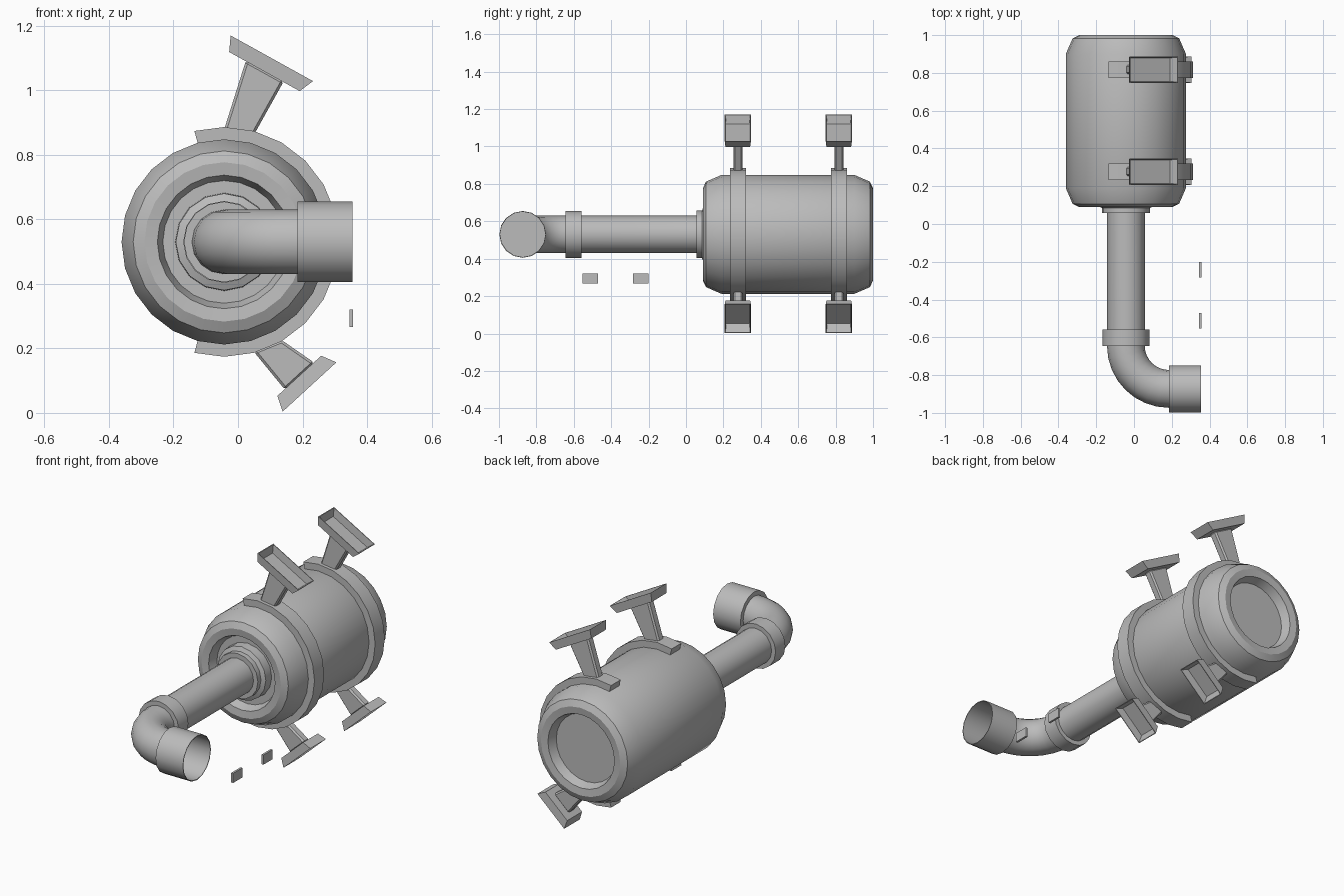
import bpy, bmesh, math
from mathutils import Vector

cube = bpy.data.objects.get("Cube")
if cube:
    bpy.data.objects.remove(cube, do_unlink=True)

grey = bpy.data.materials.new("plain_grey")
grey.use_nodes = True
GREY = (0.5, 0.5, 0.5, 1)
grey.diffuse_color = GREY
grey.node_tree.nodes["Principled BSDF"].inputs["Base Color"].default_value = GREY

CX, CZ = -0.043, 0.53          # common axis of tank and pipe
BACK, RIGHT = Vector((0, 1, 0)), Vector((1, 0, 0))


def loft(name, rings, smooth=True):
    """Skin a list of equal-length rings and cap both ends."""
    bm = bmesh.new()
    loops = [[bm.verts.new(p) for p in ring] for ring in rings]
    n = len(rings[0])
    for a, b in zip(loops, loops[1:]):
        for i in range(n):
            j = (i + 1) % n
            bm.faces.new((a[i], a[j], b[j], b[i]))
    bm.faces.new(loops[0])
    bm.faces.new(loops[-1])
    bmesh.ops.recalc_face_normals(bm, faces=bm.faces)
    mesh = bpy.data.meshes.new(name)
    bm.to_mesh(mesh)
    bm.free()
    mesh.materials.append(grey)
    ob = bpy.data.objects.new(name, mesh)
    bpy.context.collection.objects.link(ob)
    if smooth:
        bpy.ops.object.select_all(action="DESELECT")
        ob.select_set(True)
        bpy.context.view_layer.objects.active = ob
        bpy.ops.object.shade_smooth_by_angle(angle=math.radians(30))
    return ob


def circle(centre, axis, radius, sides):
    side, up = axis.cross(Vector((0, 0, 1))), Vector((0, 0, 1))
    steps = [math.tau * i / sides for i in range(sides)]
    return [centre + radius * (math.cos(t) * side + math.sin(t) * up) for t in steps]


def lathe(name, origin, axis, profile, sides=16):
    return loft(name, [circle(origin + axis * d, axis, r, sides) for r, d in profile])


def rect(centre, along, half_along, half_y):
    return [centre + along * (half_along * s) + BACK * (half_y * t)
            for s, t in ((-1, -1), (1, -1), (1, 1), (-1, 1))]


axis_start = Vector((CX, 0, CZ))

# Tank with rounded shoulders and a dished recess in each end
shoulder = [(0.19, 0.055), (0.207, 0.005), (0.247, 0), (0.282, 0.017), (0.318, 0.1)]
front_half = [(r, 0.09 + d) for r, d in shoulder]
back_half = [(r, 1.0 - d) for r, d in reversed(shoulder)]
lathe("tank", axis_start, BACK, front_half + back_half, 24)

# Pipe, flange and collar
lathe("pipe_flange", axis_start, BACK, [(0.152, 0.15), (0.15, 0.095), (0.127, 0.085), (0.127, 0.057)])
lathe("pipe_collar", axis_start, BACK, [(0.125, -0.645), (0.125, -0.558)])

# Straight pipe running into a quarter-turn elbow
BEND = 0.228
pivot = Vector((CX + BEND, -0.645, CZ))
path = [circle(axis_start + BACK * 0.1, -BACK, 0.1, 16)]
for i in range(9):
    t = math.pi / 2 * i / 8
    out = Vector((-math.cos(t), -math.sin(t), 0))
    heading = Vector((math.sin(t), -math.cos(t), 0))
    path.append(circle(pivot + out * BEND, heading, 0.1, 16))
loft("pipe_and_elbow", path)

# Open outlet sleeve
lathe("outlet_sleeve", Vector((0.185, -0.873, CZ)), RIGHT,
      [(0.125, 0), (0.125, 0.17), (0.121, 0.17), (0.121, 0.006)])


def strap(name, y):
    rings = []
    for step in range(-7, 8):
        t = math.radians(15 * step)
        d = Vector((math.cos(t), 0, math.sin(t)))
        rings.append([axis_start + d * r + BACK * (y + w)
                      for r, w in ((0.31, -0.043), (0.356, -0.043), (0.356, 0.043), (0.31, 0.043))])
    loft(name, rings)


def bracket(name, y, root, root_dir, foot, normal_deg, root_half, leg_half, foot_half):
    """Tapered leg from the strap to a flared, open tray."""
    t = math.radians(normal_deg)
    normal = Vector((math.cos(t), 0, math.sin(t)))
    along = Vector((-normal.z, 0, normal.x))
    base = Vector((root[0], y, root[1]))
    seat = Vector((foot[0], y, foot[1]))
    r = math.radians(root_dir)
    root_along = Vector((-math.sin(r), 0, math.cos(r)))
    leg = loft(name + "_leg", [rect(base, root_along, root_half, 0.024),
                               rect(seat + normal * 0.003, along, leg_half, 0.024)], False)
    bevel = leg.modifiers.new("edge_bevel", "BEVEL")
    bevel.width, bevel.segments = 0.008, 1
    rim, wall = seat + normal * 0.047, 0.004
    inner = foot_half - 0.021
    loft(name + "_tray", [rect(seat, along, inner, 0.066),
                          rect(rim, along, foot_half, 0.07),
                          rect(rim, along, foot_half - wall, 0.07 - wall),
                          rect(seat + normal * wall, along, inner - wall, 0.066 - wall)], False)


# Straps and mounting brackets, front and back
for where, y in (("front", 0.277), ("back", 0.817)):
    strap(where + "_strap", y)
    bracket(where + "_upper_bracket", y, (0.002, 0.867), 82, (0.082, 1.058), 61,
            0.047, 0.067, 0.146)
    bracket(where + "_lower_bracket", y, (0.092, 0.208), -68, (0.19, 0.115), -47.5,
            0.047, 0.062, 0.113)

# Two small separate tabs beside the pipe
for where, y in (("front", -0.512), ("back", -0.242)):
    loft(where + "_tab", [rect(Vector((x, y, 0.294)), Vector((0, 0, 1)), 0.027, 0.041)
                          for x in (0.345, 0.357)], False)
